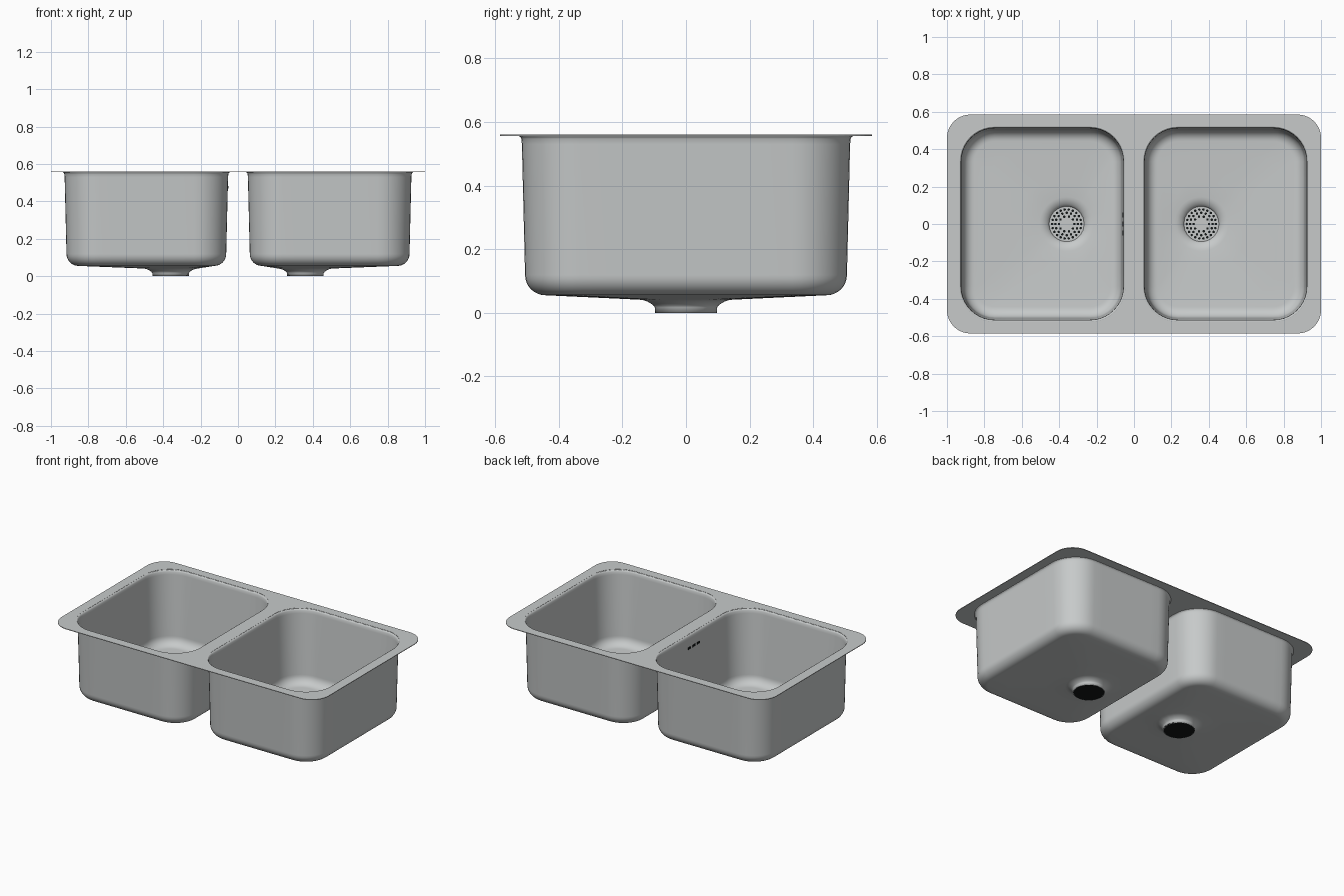
import bpy, bmesh, math
from mathutils import Vector

if "Cube" in bpy.data.objects:
    bpy.data.objects.remove(bpy.data.objects["Cube"])

RIM_Z, SHEET = 0.56, 0.004
BOWL_X, HX, HY, CORNER = 0.49, 0.445, 0.524, 0.19
DRAIN_X = 0.36


def material(name, rgb):
    m = bpy.data.materials.new(name)
    m.diffuse_color = (*rgb, 1)
    m.use_nodes = True
    m.node_tree.nodes["Principled BSDF"].inputs["Base Color"].default_value = m.diffuse_color
    return m


STEEL = material("brushed_steel", (0.57, 0.59, 0.59))
DARK = material("dark_opening", (0.006, 0.008, 0.008))


def finish(bm, name, mat, smooth=True, sheet=False):
    me = bpy.data.meshes.new(name)
    bm.to_mesh(me)
    bm.free()
    me.materials.append(mat)
    ob = bpy.data.objects.new(name, me)
    bpy.context.collection.objects.link(ob)
    if smooth:
        bpy.ops.object.select_all(action='DESELECT')
        ob.select_set(True)
        bpy.context.view_layer.objects.active = ob
        bpy.ops.object.shade_smooth_by_angle(angle=math.radians(40))
    if sheet:
        s = ob.modifiers.new("sheet_thickness", 'SOLIDIFY')
        s.thickness, s.offset = SHEET, -1
    return ob


def rounded_rect(cx, hx, hy, r, segs=10, side=8):
    """Counter-clockwise outline with evenly divided straight sides."""
    corners = []
    for i, (sx, sy) in enumerate(((1, 1), (-1, 1), (-1, -1), (1, -1))):
        corners.append([Vector((cx + sx * (hx - r) + r * math.cos(a),
                                sy * (hy - r) + r * math.sin(a)))
                        for a in (math.pi / 2 * (i + k / segs) for k in range(segs + 1))])
    pts = []
    for i, arc in enumerate(corners):
        pts += arc
        nxt = corners[(i + 1) % 4][0]
        pts += [arc[-1].lerp(nxt, k / side) for k in range(1, side)]
    return pts


# Flat rim sheet with two bowl openings
bm = bmesh.new()
for outline in (rounded_rect(0, 1.0, 0.585, 0.125),
                rounded_rect(-BOWL_X, HX, HY, CORNER),
                rounded_rect(BOWL_X, HX, HY, CORNER)):
    vs = [bm.verts.new((p.x, p.y, RIM_Z)) for p in outline]
    for a, b in zip(vs, vs[1:] + vs[:1]):
        bm.edges.new((a, b))
bmesh.ops.triangle_fill(bm, use_beauty=True, use_dissolve=False, edges=bm.edges[:])
for f in bm.faces:
    f.normal_update()
    if f.normal.z < 0:
        f.normal_flip()
finish(bm, "rim", STEEL, smooth=False, sheet=True)


def bowl_rings():
    # Flared lip, tapered wall and rounded lower edge: (inset, height)
    wall = [(0, 0.559), (0.006, 0.556), (0.010, 0.548), (0.012, 0.53), (0.022, 0.119)]
    wall += [(0.082 - 0.06 * math.cos(a), 0.119 - 0.06 * math.sin(a))
             for a in (math.pi / 2 * k / 8 for k in range(1, 9))]
    rings = []
    for d, z in wall:
        rings.append([Vector((p.x, p.y, z)) for p in
                      rounded_rect(BOWL_X, HX - d, HY - d, CORNER - d)])
    edge = rings[-1]
    centre = Vector((DRAIN_X, 0, 0))

    def circle(r, z):
        out = []
        for p in edge:
            a = math.atan2(p.y, p.x - DRAIN_X)
            out.append(centre + Vector((r * math.cos(a), r * math.sin(a), z)))
        return out

    # Sloping floor blends into the round drain
    collar = circle(0.145, 0.045)
    for t in (0.25, 0.5, 0.75):
        rings.append([p.lerp(q, t) for p, q in zip(edge, collar)])
    rings.append(collar)
    for r, z in ((0.132, 0.043), (0.12, 0.039), (0.109, 0.033),
                 (0.1, 0.026), (0.094, 0.018), (0.093, 0.0)):
        rings.append(circle(r, z))
    return rings


def disc(bm, x, y, z, r, depth, segs):
    """Cylinder whose top is at height z."""
    ret = bmesh.ops.create_cone(bm, cap_ends=True, segments=segs,
                                radius1=r, radius2=r, depth=depth)
    bmesh.ops.translate(bm, verts=ret['verts'], vec=(x, y, z - depth / 2))


for s, side in ((-1, "left"), (1, "right")):
    # Bowl with drain neck
    bm = bmesh.new()
    rings = [[bm.verts.new((p.x * s, p.y, p.z)) for p in ring] for ring in bowl_rings()]
    for up, low in zip(rings, rings[1:]):
        n = len(up)
        for i in range(n):
            j = (i + 1) % n
            quad = (up[i], up[j], low[j], low[i])
            bm.faces.new(quad if s < 0 else quad[::-1])
    bm.normal_update()
    # Wall faces must point into the bowl
    probe = max(bm.faces, key=lambda f: f.calc_area())
    inward = Vector((s * BOWL_X, 0, 1)) - probe.calc_center_median()
    if probe.normal.dot(inward) < 0:
        bmesh.ops.reverse_faces(bm, faces=bm.faces[:])
    finish(bm, side + "_bowl", STEEL, sheet=True)

    x = s * DRAIN_X
    # Strainer plate and centre button
    bm = bmesh.new()
    disc(bm, x, 0, 0.016, 0.094, 0.008, 48)
    disc(bm, x, 0, 0.019, 0.018, 0.004, 24)
    finish(bm, side + "_strainer", STEEL)
    # Strainer holes
    bm = bmesh.new()
    for radius, count in ((0.041, 10), (0.06, 16), (0.078, 22)):
        for k in range(count):
            a = 2 * math.pi * k / count
            disc(bm, x + radius * math.cos(a), radius * math.sin(a), 0.0168, 0.0068, 0.002, 10)
    finish(bm, side + "_strainer_holes", DARK, smooth=False)
    # Dark outlet underneath
    bm = bmesh.new()
    disc(bm, x, 0, 0.004, 0.0965, 0.004, 48)
    finish(bm, side + "_outlet", DARK, smooth=False)

# Overflow slots in the left bowl, beside the divider
bm = bmesh.new()
for y in (-0.048, 0, 0.048):
    ret = bmesh.ops.create_cube(bm, size=1)
    bmesh.ops.scale(bm, verts=ret['verts'], vec=(0.009, 0.028, 0.014))
    bmesh.ops.translate(bm, verts=ret['verts'], vec=(-0.0565, y, 0.475))
finish(bm, "overflow_slots", DARK, smooth=False)
